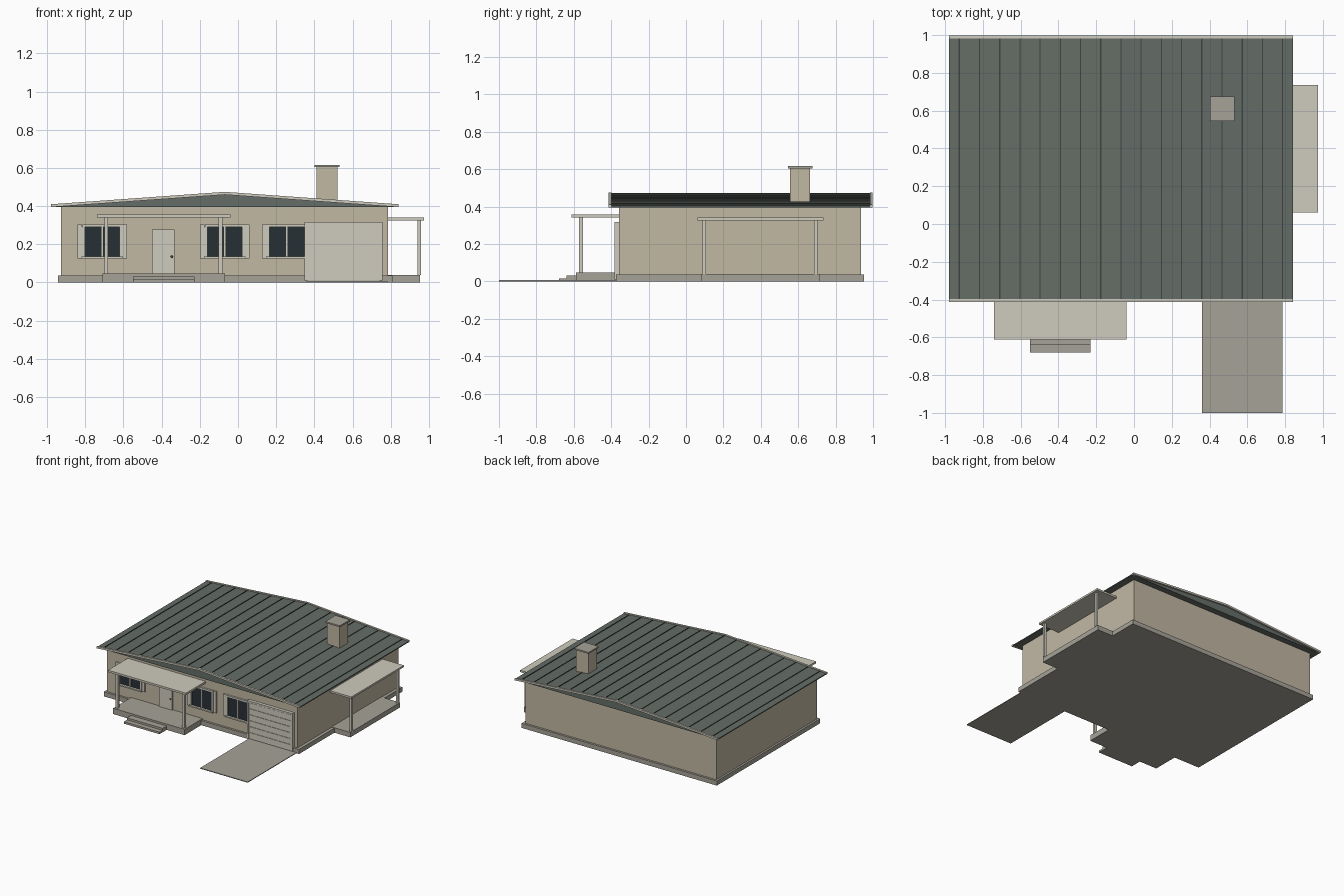
import bpy, bmesh, math

if "Cube" in bpy.data.objects:
    bpy.data.objects.remove(bpy.data.objects["Cube"])


def material(name, rgb):
    m = bpy.data.materials.new(name)
    m.diffuse_color = (*rgb, 1)
    m.use_nodes = True
    m.node_tree.nodes["Principled BSDF"].inputs["Base Color"].default_value = m.diffuse_color
    return m


WALL = material("wall_paint", (0.54, 0.48, 0.37))
ROOF = material("roof_metal", (0.13, 0.155, 0.135))
SEAM = material("seam_dark", (0.05, 0.055, 0.05))
TRIM = material("trim_paint", (0.62, 0.60, 0.51))
CONC = material("concrete", (0.38, 0.365, 0.31))
GLASS = material("glass", (0.02, 0.03, 0.035))
BRASS = material("knob_metal", (0.12, 0.10, 0.07))


def finish(name, bm, mat):
    bmesh.ops.recalc_face_normals(bm, faces=bm.faces)
    me = bpy.data.meshes.new(name)
    bm.to_mesh(me)
    bm.free()
    me.materials.append(mat)
    ob = bpy.data.objects.new(name, me)
    bpy.context.collection.objects.link(ob)
    return ob


def box(name, x, y, z, mat):
    """Box from (min, max) ranges."""
    bm = bmesh.new()
    bmesh.ops.create_cube(bm, size=1)
    for v in bm.verts:
        for i, r in enumerate((x, y, z)):
            v.co[i] = (r[0] + r[1]) / 2 + v.co[i] * (r[1] - r[0])
    return finish(name, bm, mat)


def extrude_y(name, profile, y0, y1, mat):
    """Extrude an x-z profile along y."""
    bm = bmesh.new()
    face = bm.faces.new([bm.verts.new((x, y0, z)) for x, z in profile])
    new = bmesh.ops.extrude_face_region(bm, geom=[face])["geom"]
    bmesh.ops.translate(bm, vec=(0, y1 - y0, 0),
                        verts=[v for v in new if isinstance(v, bmesh.types.BMVert)])
    return finish(name, bm, mat)


# Main body and foundation
FRONT = -0.358
box("foundation", (-0.943, 0.81), (-0.375, 0.952), (0, 0.037), CONC)
box("walls", (-0.927, 0.785), (FRONT, 0.935), (0.037, 0.40), WALL)

# Low gable roof with closed ends
RX, HALF, EAVE, RIDGE = -0.069, 0.911, 0.404, 0.469


def roof_z(x):
    return RIDGE - (RIDGE - EAVE) * abs(x - RX) / HALF


extrude_y("roof", [(RX - HALF, 0.396), (RX + HALF, 0.396), (RX + HALF, EAVE),
                   (RX, RIDGE), (RX - HALF, EAVE)], -0.40, 0.985, ROOF)

# Sloping trim along both gable ends
for name, y0, y1 in (("front_fascia", -0.414, -0.398), ("back_fascia", 0.983, 0.998)):
    top, low = 0.006, -0.009
    extrude_y(name, [(RX - HALF, EAVE + low), (RX, RIDGE + low), (RX + HALF, EAVE + low),
                     (RX + HALF, EAVE + top), (RX, RIDGE + top), (RX - HALF, EAVE + top)],
              y0, y1, TRIM)

# Standing seams on the roof
for k in range(-8, 9):
    x = RX + k * 0.107
    z = roof_z(x)
    box("roof_seam", (x - 0.003, x + 0.003), (-0.398, 0.983), (z - 0.004, z + 0.004), SEAM)

# Chimney
box("chimney", (0.412, 0.522), (0.556, 0.664), (0.42, 0.606), WALL)
box("chimney_cap", (0.402, 0.533), (0.546, 0.676), (0.604, 0.616), CONC)

# Front porch with two steps
box("porch_floor", (-0.71, -0.068), (-0.588, FRONT), (0, 0.047), CONC)
box("porch_step_upper", (-0.55, -0.229), (-0.64, -0.588), (0, 0.032), CONC)
box("porch_step_lower", (-0.55, -0.229), (-0.68, -0.64), (0, 0.016), CONC)
box("porch_roof", (-0.74, -0.04), (-0.611, FRONT), (0.341, 0.357), TRIM)
for x in (-0.69, -0.091):
    box("porch_post", (x - 0.01, x + 0.01), (-0.571, -0.552), (0.047, 0.342), TRIM)

# Side porch
box("side_porch_floor", (0.785, 0.953), (0.08, 0.717), (0, 0.04), CONC)
box("side_porch_roof", (0.785, 0.975), (0.062, 0.735), (0.326, 0.341), TRIM)
for y in (0.097, 0.694):
    box("side_porch_post", (0.94, 0.958), (y - 0.009, y + 0.009), (0.04, 0.328), TRIM)

# Driveway
box("driveway", (0.36, 0.787), (-1.0, FRONT), (0, 0.006), CONC)

# Garage door: frame pieces and six panels
for x0, x1 in ((0.349, 0.364), (0.742, 0.757)):
    box("garage_frame_side", (x0, x1), (-0.383, FRONT), (0.01, 0.316), TRIM)
box("garage_frame_top", (0.364, 0.742), (-0.383, FRONT), (0.303, 0.316), TRIM)
box("garage_door", (0.364, 0.742), (-0.377, FRONT), (0.01, 0.303), TRIM)
for i in range(6):
    z = 0.014 + i * 0.0483
    box("garage_panel", (0.366, 0.740), (-0.381, -0.376), (z, z + 0.0455), TRIM)

# Front door with knob
box("front_door", (-0.451, -0.334), (-0.368, FRONT), (0.047, 0.277), TRIM)
bm = bmesh.new()
bmesh.ops.create_uvsphere(bm, u_segments=12, v_segments=8, radius=0.006)
bmesh.ops.translate(bm, vec=(-0.347, -0.372, 0.135), verts=bm.verts)
knob = finish("door_knob", bm, BRASS)
for p in knob.data.polygons:
    p.use_smooth = True

# Windows with frames, mullion, sill and shutters
for cx in (-0.711, -0.069, 0.255):
    box("window_glass", (cx - 0.09, cx + 0.09), (-0.365, FRONT), (0.135, 0.292), GLASS)
    box("window_mullion", (cx - 0.004, cx + 0.004), (-0.370, FRONT), (0.135, 0.292), TRIM)
    box("window_head", (cx - 0.105, cx + 0.105), (-0.373, FRONT), (0.291, 0.303), TRIM)
    box("window_sill", (cx - 0.108, cx + 0.108), (-0.383, FRONT), (0.127, 0.137), TRIM)
    for s in (-1, 1):
        a, b, c = (cx + s * d for d in (0.09, 0.106, 0.13))
        box("window_jamb", sorted((a, b)), (-0.373, FRONT), (0.135, 0.292), TRIM)
        box("window_shutter", sorted((b, c)), (-0.369, FRONT), (0.127, 0.303), TRIM)
